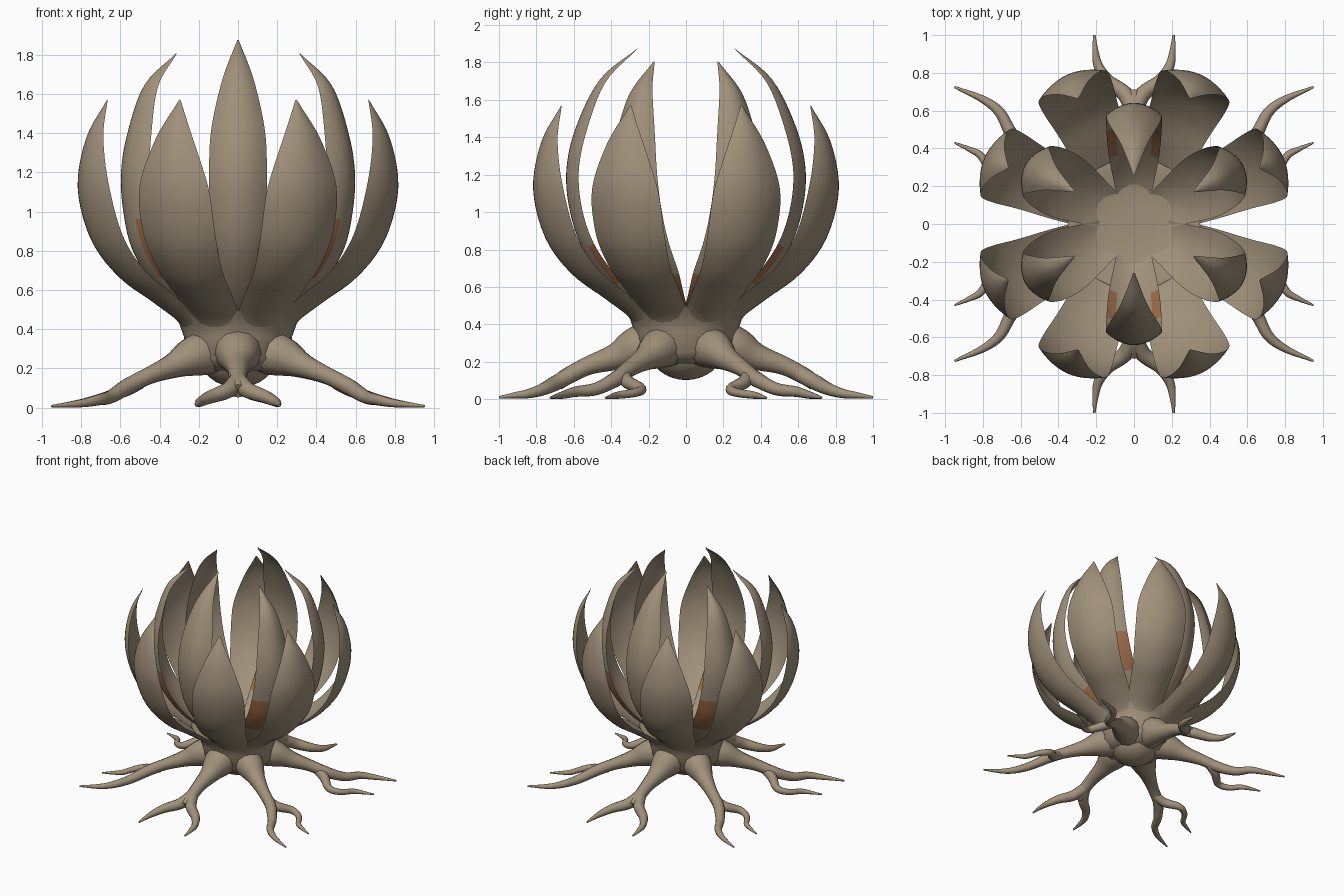
import bpy, bmesh, math
from mathutils import Vector

if "Cube" in bpy.data.objects:
    bpy.data.objects.remove(bpy.data.objects["Cube"])


def material(name, rgb):
    m = bpy.data.materials.new(name)
    m.diffuse_color = (*rgb, 1)
    m.use_nodes = True
    m.node_tree.nodes["Principled BSDF"].inputs["Base Color"].default_value = m.diffuse_color
    return m


TAN = material("dry_tan", (0.35, 0.28, 0.195))
RUST = material("rust_orange", (0.33, 0.145, 0.065))


def smooth_path(points, n):
    """Catmull-Rom samples through tuples of any length."""
    p = [Vector(q) for q in points]
    p = [2 * p[0] - p[1]] + p + [2 * p[-1] - p[-2]]
    out = []
    for i in range(1, len(p) - 2):
        a, b, c, d = p[i - 1:i + 3]
        for k in range(n):
            t = k / n
            out.append(0.5 * (2 * b + (c - a) * t + (2 * a - 5 * b + 4 * c - d) * t * t
                              + (3 * b - a - 3 * c + d) * t ** 3))
    return out + [p[-2]]


def add_mesh(name, bm, angle=50):
    bmesh.ops.recalc_face_normals(bm, faces=bm.faces)
    me = bpy.data.meshes.new(name)
    bm.to_mesh(me)
    bm.free()
    me.materials.append(TAN)
    me.materials.append(RUST)
    ob = bpy.data.objects.new(name, me)
    bpy.context.collection.objects.link(ob)
    bpy.ops.object.select_all(action='DESELECT')
    ob.select_set(True)
    bpy.context.view_layer.objects.active = ob
    bpy.ops.object.shade_smooth_by_angle(angle=math.radians(angle))
    return ob


def petal(name, profile, degrees, sag, thick, mirror=(1, 1), rust=None):
    """Crescent-section petal; profile rows are (radius, height, half width).
    rust(t, z, is_inner) picks the orange faces."""
    rows = smooth_path(profile, 5)
    a = math.radians(degrees)
    out, side = Vector((math.cos(a), math.sin(a), 0)), Vector((-math.sin(a), math.cos(a), 0))
    cols = 12
    ts = [-1 + 2 * i / cols for i in range(cols + 1)]
    ring = [(t, 0) for t in ts] + [(t, 1) for t in reversed(ts[1:-1])]
    bm = bmesh.new()
    grid = []
    for i, (r, z, w) in enumerate(rows):
        w = max(w, 0.004)
        d = rows[min(i + 1, len(rows) - 1)] - rows[max(i - 1, 0)]
        normal = (out * d[1] - Vector((0, 0, d[0]))).normalized()
        centre = out * r + Vector((0, 0, z))
        line = []
        for t, inner in ring:
            v = centre + side * t * w - normal * w * (sag * t * t + inner * thick * (1 - t * t))
            line.append(bm.verts.new((v.x * mirror[0], v.y * mirror[1], v.z)))
        grid.append(line)
    n = len(ring)
    for i in range(len(grid) - 1):
        for j in range(n):
            k = (j + 1) % n
            f = bm.faces.new((grid[i][j], grid[i][k], grid[i + 1][k], grid[i + 1][j]))
            t = (ring[j][0] + ring[k][0]) / 2
            if rust and rust(t, rows[i][1], j >= cols):
                f.material_index = 1
    bm.faces.new(grid[0])
    bm.faces.new(grid[-1])
    add_mesh(name, bm)


def root(name, points, mirror):
    """Tapered tube; points are (x, y, z, radius)."""
    pts = smooth_path(points, 6)
    bm = bmesh.new()
    rings = []
    for i, p in enumerate(pts):
        d = (pts[min(i + 1, len(pts) - 1)] - pts[max(i - 1, 0)]).to_3d().normalized()
        s = d.cross(Vector((0, 0, 1))).normalized()
        u = s.cross(d)
        c, ring = p.to_3d(), []
        for k in range(12):
            a = math.tau * k / 12
            v = c + (s * math.cos(a) + u * math.sin(a)) * p[3]
            v.z = max(v.z, 0)
            ring.append(bm.verts.new(Vector((v.x * mirror[0], v.y * mirror[1], v.z))))
        rings.append(ring)
    for a, b in zip(rings, rings[1:]):
        for k in range(12):
            bm.faces.new((a[k], a[(k + 1) % 12], b[(k + 1) % 12], b[k]))
    bm.faces.new(rings[0])
    bm.faces.new(rings[-1])
    add_mesh(name, bm, 60)


# Outer ring of eight petals
OUTER = [(0.23, 0.30, 0.11), (0.30, 0.42, 0.13), (0.45, 0.53, 0.155), (0.64, 0.66, 0.178),
         (0.79, 0.85, 0.2), (0.865, 1.12, 0.192), (0.83, 1.38, 0.105), (0.73, 1.57, 0.004)]
# Taller inner petals: one front, one back, two on each side
INNER = [(0.12, 0.40, 0.08), (0.27, 0.48, 0.11), (0.42, 0.62, 0.135), (0.55, 0.8, 0.146),
         (0.62, 1.0, 0.148), (0.64, 1.22, 0.148), (0.59, 1.45, 0.135), (0.46, 1.71, 0.075),
         (0.26, 1.875, 0.004)]
SIDE = [(0.12, 0.40, 0.09), (0.29, 0.48, 0.135), (0.46, 0.62, 0.175), (0.585, 0.8, 0.175),
        (0.64, 1.0, 0.16), (0.655, 1.2, 0.145), (0.62, 1.41, 0.12), (0.53, 1.65, 0.07),
        (0.36, 1.805, 0.004)]

for q in range(4):
    m = ((1, -1)[q % 2], (1, -1)[q // 2])
    petal(f"outer_petal_side_{q}", OUTER, 24, 0.32, 0.14, m)
    petal(f"outer_petal_end_{q}", OUTER, 66, 0.32, 0.14, m)
    # Orange patch low on the flank, seen between the outer petals
    petal(f"inner_petal_side_{q}", SIDE, 28.5, 0.45, 0.18, m,
          lambda t, z, inner: not inner and ((t > 0.3 and 0.63 < z < 0.95)
                                             or (t < -0.6 and 0.46 < z < 0.6)))

    # Diagonal root with its side branch
    root(f"corner_root_{q}", [(0.08, 0.06, 0.30, 0.12), (0.22, 0.15, 0.265, 0.105),
         (0.33, 0.22, 0.215, 0.065), (0.45, 0.30, 0.165, 0.045), (0.56, 0.37, 0.11, 0.042),
         (0.65, 0.48, 0.055, 0.034),
         (0.71, 0.59, 0.04, 0.028), (0.80, 0.66, 0.022, 0.02), (0.95, 0.725, 0.008, 0.006)], m)
    root(f"corner_branch_{q}", [(0.50, 0.33, 0.13, 0.036), (0.58, 0.31, 0.09, 0.036),
         (0.67, 0.24, 0.055, 0.028), (0.75, 0.27, 0.035, 0.023), (0.81, 0.36, 0.022, 0.02),
         (0.87, 0.395, 0.015, 0.014), (0.95, 0.43, 0.007, 0.005)], m)
    # Forked tips of the front and back roots
    root(f"end_root_fork_{q}", [(0.0, 0.60, 0.14, 0.045), (0.05, 0.69, 0.09, 0.042),
         (0.14, 0.76, 0.055, 0.034), (0.19, 0.84, 0.03, 0.025), (0.205, 0.92, 0.02, 0.016),
         (0.21, 1.0, 0.01, 0.006)], m)

for label, s in (("front", -1), ("back", 1)):
    petal(f"inner_petal_{label}", INNER, 90, 0.45, 0.18, (1, s),
          lambda t, z, inner: abs(t) > 0.7 and 0.58 < z < 0.78)
    root(f"{label}_root", [(0, 0.1, 0.31, 0.13), (0, 0.26, 0.275, 0.115),
         (0, 0.38, 0.225, 0.072), (0, 0.52, 0.18, 0.05), (0, 0.63, 0.125, 0.045),
         (0, 0.69, 0.085, 0.04)], (1, s))

# Waist and shallow bowl where petals and roots meet
bm = bmesh.new()
profile = [(0, 0.19), (0.2, 0.19), (0.265, 0.25), (0.275, 0.36), (0.30, 0.43), (0.35, 0.495),
           (0.32, 0.495), (0.22, 0.465), (0.1, 0.455), (0, 0.455)]
vs = [bm.verts.new((r, 0, z)) for r, z in profile]
es = [bm.edges.new(e) for e in zip(vs, vs[1:])]
bmesh.ops.spin(bm, geom=vs + es, cent=(0, 0, 0), axis=(0, 0, 1), angle=math.tau, steps=32)
bmesh.ops.remove_doubles(bm, verts=bm.verts, dist=0.0005)
add_mesh("waist_bowl", bm, 60)

# Rounded bulb underneath
bm = bmesh.new()
bmesh.ops.create_uvsphere(bm, u_segments=28, v_segments=16, radius=0.2)
bmesh.ops.scale(bm, verts=bm.verts, vec=(1, 1, 0.85))
bmesh.ops.translate(bm, verts=bm.verts, vec=(0, 0, 0.272))
add_mesh("bulb", bm)
